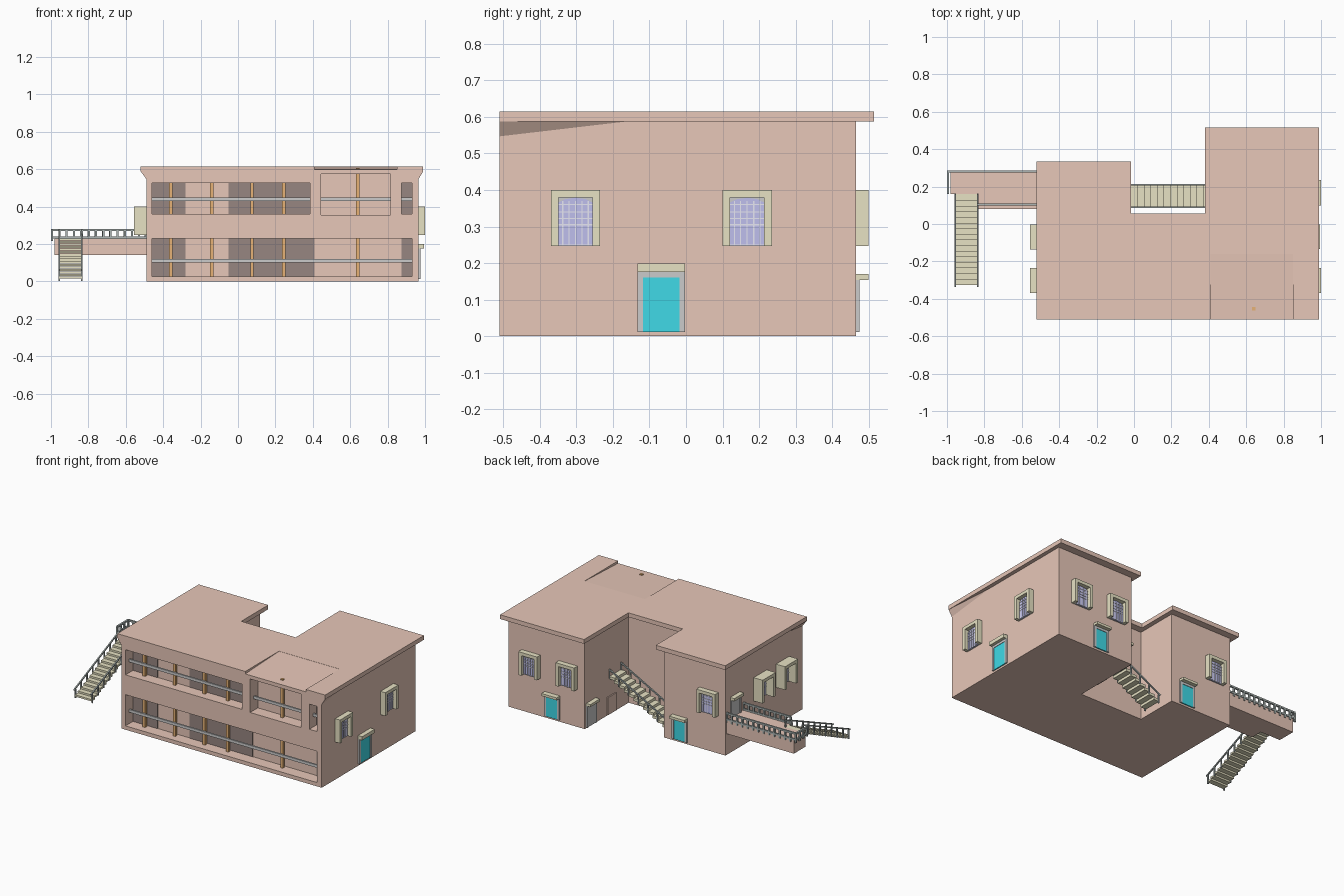
import bpy, bmesh
from math import pi
from mathutils import Matrix, Vector

if "Cube" in bpy.data.objects:
    bpy.data.objects.remove(bpy.data.objects["Cube"])


def material(name, rgb):
    m = bpy.data.materials.new(name)
    m.diffuse_color = (*rgb, 1)
    m.use_nodes = True
    m.node_tree.nodes["Principled BSDF"].inputs["Base Color"].default_value = m.diffuse_color
    return m


CLAY = material("clay", (0.80, 0.57, 0.48))
STONE = material("stone", (0.80, 0.76, 0.55))
CYAN = material("door_cyan", (0.05, 0.70, 0.80))
GLASS = material("glass", (0.52, 0.52, 0.85))
PALE = material("pale_bars", (0.80, 0.80, 0.90))
WOOD = material("wood", (0.80, 0.45, 0.18))
DARK = material("dark_interior", (0.31, 0.24, 0.22))
GREY = material("grey", (0.68, 0.68, 0.68))
IRON = material("iron", (0.42, 0.47, 0.46))


def finish(name, bm, mat, mw=Matrix()):
    bmesh.ops.recalc_face_normals(bm, faces=bm.faces)
    me = bpy.data.meshes.new(name)
    bm.to_mesh(me)
    bm.free()
    me.materials.append(mat)
    ob = bpy.data.objects.new(name, me)
    ob.matrix_world = mw
    bpy.context.collection.objects.link(ob)
    return ob


def boxes(name, mat, items, mw=Matrix()):
    """One object from boxes given as (x0, x1, y0, y1, z0, z1)."""
    bm = bmesh.new()
    for x0, x1, y0, y1, z0, z1 in items:
        m = Matrix.Translation(((x0 + x1) / 2, (y0 + y1) / 2, (z0 + z1) / 2))
        bmesh.ops.create_cube(bm, size=1, matrix=m @ Matrix.Diagonal((x1 - x0, y1 - y0, z1 - z0, 1)))
    return finish(name, bm, mat, mw)


def prism(name, mat, points, vec, mw=Matrix()):
    """Extrude a polygon of 3D points along a vector."""
    bm = bmesh.new()
    f = bm.faces.new([bm.verts.new(p) for p in points])
    r = bmesh.ops.extrude_face_region(bm, geom=[f])
    bmesh.ops.translate(bm, vec=vec, verts=[v for v in r["geom"] if isinstance(v, bmesh.types.BMVert)])
    return finish(name, bm, mat, mw)


def beams(name, mat, segs, w, mw=Matrix()):
    """Square bars between pairs of points."""
    bm = bmesh.new()
    for p, q in segs:
        p, q = Vector(p), Vector(q)
        d = q - p
        m = Matrix.Translation((p + q) / 2) @ d.to_track_quat('Z', 'Y').to_matrix().to_4x4()
        bmesh.ops.create_cube(bm, size=1, matrix=m @ Matrix.Diagonal((w, w, d.length, 1)))
    return finish(name, bm, mat, mw)


def cut(ob, cutter):
    mod = ob.modifiers.new("cut", 'BOOLEAN')
    mod.operation, mod.solver, mod.object = 'DIFFERENCE', 'EXACT', cutter
    bpy.context.view_layer.objects.active = ob
    bpy.ops.object.modifier_apply(modifier=mod.name)
    bpy.data.objects.remove(cutter)


def wall(x, y, angle):
    """Wall frame: local -y points out of the wall."""
    return Matrix.Translation((x, y, 0)) @ Matrix.Rotation(angle, 4, 'Z')


RIGHT, BACK, LEFT = pi / 2, pi, -pi / 2

# Main body with the recessed verandas cut out of the front
outline = [(-.49, -.51), (.965, -.51), (.965, .465), (.41, .465), (.41, .01), (-.045, .01), (-.045, .29), (-.49, .29)]
body = prism("building_body", CLAY, [(x, y, 0) for x, y in outline], (0, 0, .587))
openings = [(-.46, .385, .36, .525), (.445, .815, .355, .575), (.875, .93, .36, .525), (-.46, .93, .025, .23)]
cut(body, boxes("cutter", CLAY, [(a, b, -.6, -.43, c, d) for a, b, c, d in openings]))

# Flat roof with a shallow sunken slope over the front bay
roof_line = [(-.52, -.51), (.99, -.51), (.99, .515), (.38, .515), (.38, .055), (-.015, .055), (-.015, .335), (-.52, .335)]
roof = prism("roof", CLAY, [(x, y, .587) for x, y in roof_line], (0, 0, .028))
cut(roof, prism("cutter", CLAY, [(.41, -.6, .595), (.41, -.16, .614), (.41, -.16, .65), (.41, -.6, .65)], (.44, 0, 0)))

# Flared wedges under the front roof corners
for name, xw, xr in (("left_flare", -.49, -.52), ("right_flare", .965, .99)):
    bm = bmesh.new()
    v = [bm.verts.new(p) for p in ((xw, -.51, .547), (xr, -.51, .588), (xw, -.51, .588), (xw, -.16, .588))]
    for i in ((0, 1, 2), (0, 1, 3), (1, 2, 3), (0, 2, 3)):
        bm.faces.new([v[k] for k in i])
    finish(name, bm, CLAY)

# Dark bays behind the verandas
dark = [(-.46, -.28, .36, .525), (-.05, .385, .36, .525), (.875, .93, .36, .525),
        (-.46, -.28, .025, .23), (-.05, .41, .025, .23), (.875, .93, .025, .23)]
boxes("dark_bays", DARK, [(a, b, -.433, -.425, c, d) for a, b, c, d in dark])

# Wooden columns and grey rails of the verandas
cols = [(x, z0, z1) for x in (-.36, -.14, .075, .245) for z0, z1 in ((.025, .23), (.36, .525))]
cols += [(.64, .025, .23), (.64, .355, .607)]
boxes("veranda_columns", WOOD, [(x - .009, x + .009, -.462, -.444, a, b) for x, a, b in cols])
rails = [(-.46, .385, .44), (.445, .815, .44), (.875, .93, .44), (-.46, .93, .11)]
boxes("veranda_rails", GREY, [(a, b, -.474, -.463, z - .009, z + .009) for a, b, z in rails])


def window(name, mw, depth=.035):
    w, z0, z1, t = .0675, .247, .40, .021
    boxes(name + "_surround", STONE, [(-w, -w + t, -depth, 0, z0, z1), (w - t, w, -depth, 0, z0, z1),
                                      (-w + t, w - t, -depth, 0, z1 - t, z1)], mw)
    g = w - t
    boxes(name + "_backing", GREY, [(-g, g, -.006, 0, z0, z1 - t)], mw)
    arch = [(-g, z0), (g, z0), (g, .366), (g * .6, .375), (0, .379), (-g * .6, .375), (-g, .366)]
    prism(name + "_glass", GLASS, [(x, -.005, z) for x, z in arch], (0, -.005, 0), mw)
    bars = [(x - .0015, x + .0015, -.013, -.009, z0, .37) for x in (-.035, -.018, 0, .018, .035)]
    bars += [(-g, g, -.013, -.009, z - .0015, z + .0015) for z in (.25, .305, .322, .34, .36)]
    boxes(name + "_bars", PALE, bars, mw)


def door(name, mw, z0, h, w=.065, mat=CYAN, lintel=.024, out=.03):
    t = .015
    boxes(name + "_frame", GREY, [(-w, -w + t, -.01, 0, z0, z0 + h), (w - t, w, -.01, 0, z0, z0 + h),
                                  (-w + t, w - t, -.01, 0, z0 + h - t, z0 + h)], mw)
    boxes(name + "_panel", mat, [(-w + t, w - t, -.007, 0, z0, z0 + h - t)], mw)
    boxes(name + "_lintel", STONE, [(-w, w, -out, 0, z0 + h, z0 + h + lintel)], mw)


# Windows on the right, back and left walls
for y in (-.3025, .1675):
    window("right_window", wall(.965, y, RIGHT))
for x in (.80, .53):
    window("back_window", wall(x, .465, BACK))
window("rear_left_window", wall(-.37, .29, BACK))
for y in (-.07, -.3025):
    window("left_window", wall(-.49, y, LEFT), .065)

# Doors
door("right_door", wall(.965, -.068, RIGHT), .012, .163)
door("back_door", wall(.645, .465, BACK), .012, .142, .055, CYAN, .016, .035)
door("rear_left_door", wall(-.16, .29, BACK), .012, .142, .055, CYAN, .016, .035)
door("notch_door", wall(.41, .40, LEFT), .005, .142, .05, GREY, .016)
door("walkway_door", wall(-.49, .19, LEFT), .23, .115, .05, GREY, .018)
boxes("under_stair_door", CLAY, [(-.045, .045, -.008, 0, .005, .12)], wall(.41, .19, LEFT))


def stair(name, mw, width, run, top, bottom, n):
    """Stair descending towards local -y, with a handrail on both sides."""
    rise, go = (top - bottom) / n, run / n
    boxes(name + "_treads", STONE, [(-width / 2, width / 2, -(i + 1) * go - .006, -i * go,
                                     top - (i + 1) * rise, top - i * rise - .002) for i in range(n)], mw)
    segs = []
    for x in (-width / 2, width / 2):
        segs.append(((x, 0, top + .045), (x, -run - .015, bottom + .045)))
        for i in range(0, n + 1, 2):
            z = top - i * rise
            segs.append(((x, -i * go, z - .012), (x, -i * go, z + .045)))
    beams(name + "_handrails", IRON, segs, .008, mw)


stair("outer_stair", Matrix.Translation((-.896, .16, 0)), .122, .48, .232, .015, 16)
stair("notch_stair", wall(.41, .15, LEFT), .12, .42, .25, .02, 12)

# Raised walkway and its railings
boxes("walkway", CLAY, [(-.98, -.49, .16, .28, .14, .23), (-.835, -.49, .08, .16, .14, .23)])
segs = []
for p, q, n in (((-.835, .105), (-.49, .105), 9), ((-.994, .28), (-.49, .28), 13), ((-.994, .165), (-.994, .28), 3)):
    p, q = Vector((*p, 0)), Vector((*q, 0))
    segs += [(p + Vector((0, 0, z)), q + Vector((0, 0, z))) for z in (.275, .235)]
    for i in range(n + 1):
        s = p.lerp(q, i / n)
        segs.append((s + Vector((0, 0, .215)), s + Vector((0, 0, .275))))
beams("walkway_railings", IRON, segs, .011)
